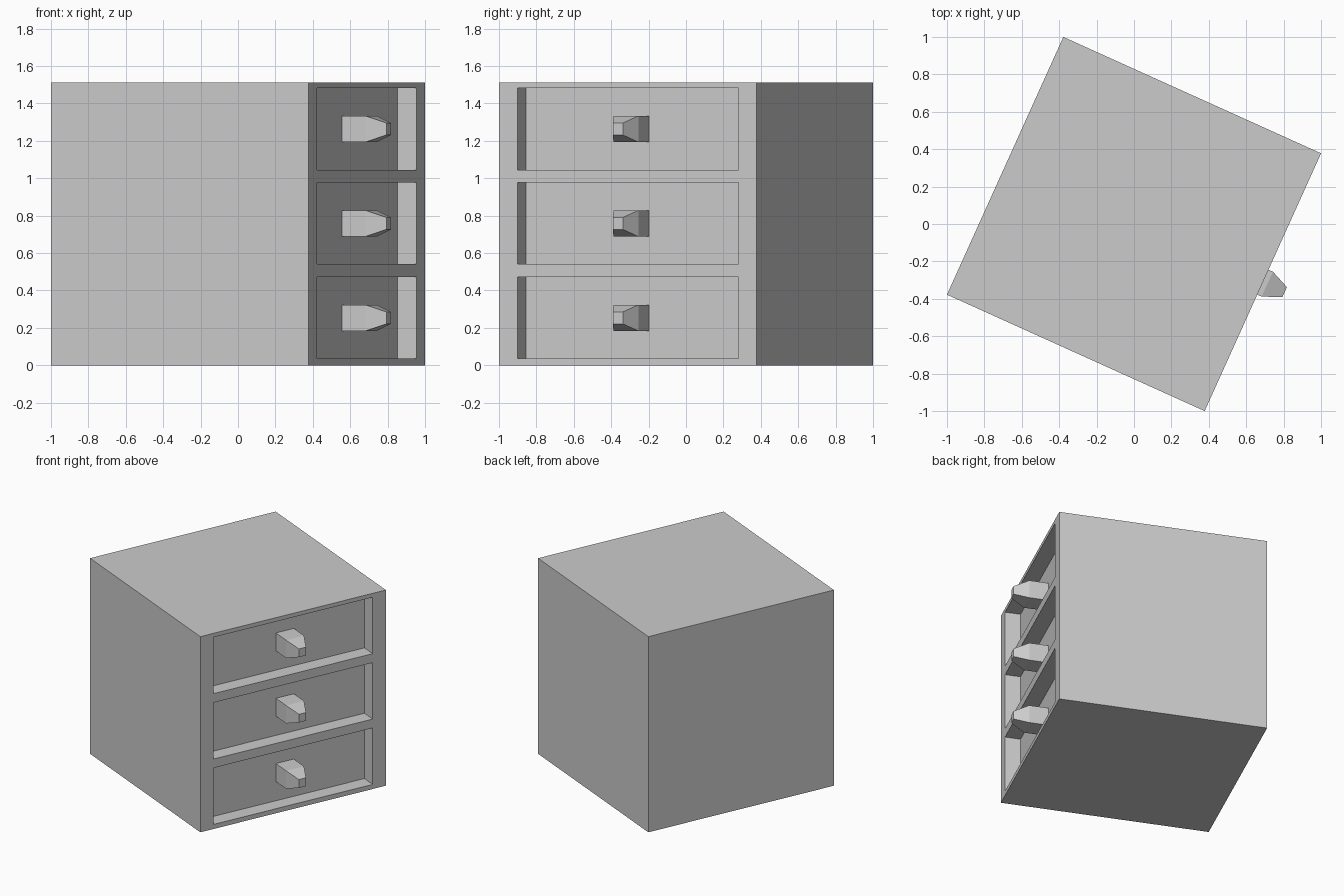
import bpy
import bmesh
from math import radians
from mathutils import Matrix

if "Cube" in bpy.data.objects:
    bpy.data.objects.remove(bpy.data.objects["Cube"])

SIZE = 1.512                 # cabinet is a cube
HALF = SIZE / 2
TURN = Matrix.Rotation(radians(65.7), 4, 'Z')
RECESS_W, RECESS_H, DEPTH = 1.296, 0.436, 0.113
LEVELS = [0.2535 + 0.505 * i for i in range(3)]


def make_object(name, bm):
    bmesh.ops.recalc_face_normals(bm, faces=bm.faces)
    mesh = bpy.data.meshes.new(name)
    bm.to_mesh(mesh)
    bm.free()
    obj = bpy.data.objects.new(name, mesh)
    obj.matrix_world = TURN
    bpy.context.collection.objects.link(obj)
    return obj


def box(name, size, center):
    bm = bmesh.new()
    bmesh.ops.create_cube(bm, size=1, matrix=Matrix.Translation(center) @ Matrix.Diagonal((*size, 1)))
    return make_object(name, bm)


def knob(name, z):
    # rectangular sections: (y, half width, half height)
    sections = [(-HALF + DEPTH, 0.073, 0.0695), (-0.782, 0.073, 0.0695), (-0.884, 0.029, 0.032)]
    bm = bmesh.new()
    rings = [[bm.verts.new((sx * w, y, z + sz * h)) for sx, sz in ((-1, -1), (1, -1), (1, 1), (-1, 1))]
             for y, w, h in sections]
    for a, b in zip(rings, rings[1:]):
        for i in range(4):
            j = (i + 1) % 4
            bm.faces.new((a[i], a[j], b[j], b[i]))
    bm.faces.new(rings[0])
    bm.faces.new(rings[-1])
    return make_object(name, bm)


# Cabinet block
cabinet = box("cabinet", (SIZE, SIZE, SIZE), (0, 0, HALF))

# Recessed drawer fronts cut into the block, each with its handle
for i, z in enumerate(LEVELS, 1):
    cutter = box(f"drawer_cutter_{i}", (RECESS_W, DEPTH * 2, RECESS_H), (0, -HALF, z))
    cutter.hide_render = True
    mod = cabinet.modifiers.new("recess", 'BOOLEAN')
    mod.operation, mod.solver, mod.object = 'DIFFERENCE', 'EXACT', cutter
    bpy.context.view_layer.objects.active = cabinet
    bpy.ops.object.modifier_apply(modifier=mod.name)
    bpy.data.objects.remove(cutter)
    knob(f"drawer_handle_{i}", z)
